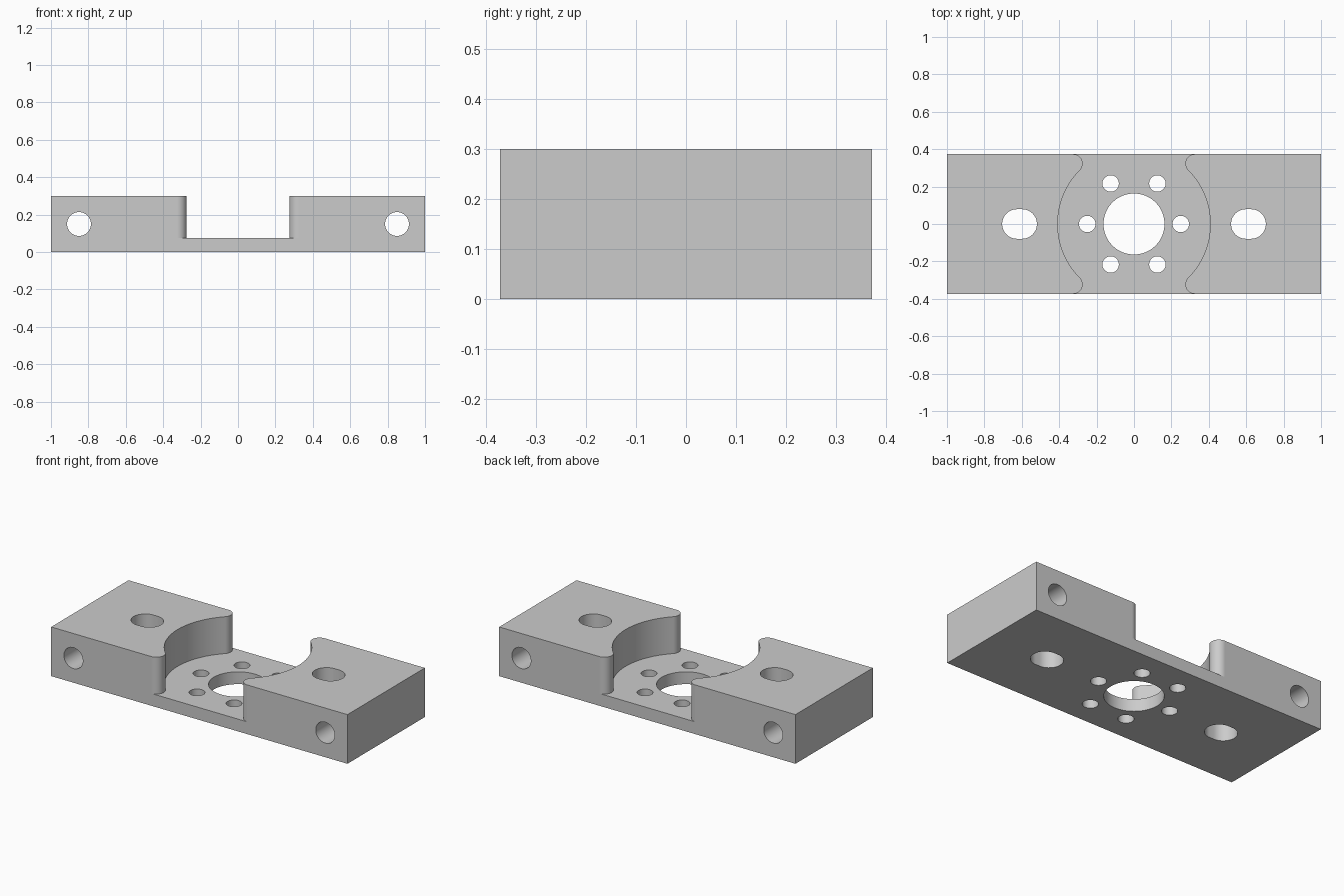
import bpy, bmesh
from math import sin, cos, pi, radians, sqrt, atan2
from mathutils import Matrix, Vector

cube = bpy.data.objects.get("Cube")
if cube:
    bpy.data.objects.remove(cube, do_unlink=True)

HALF_LENGTH, HALF_DEPTH, HEIGHT = 1.0, 0.373, 0.3
FLOOR, POCKET_R, LIP_R = 0.075, 0.408, 0.05

metal = bpy.data.materials.new("light grey metal")
metal.use_nodes = True
grey = (0.6, 0.6, 0.6, 1)
metal.diffuse_color = grey
metal.node_tree.nodes["Principled BSDF"].inputs["Base Color"].default_value = grey


def arc(cx, cy, r, start, end, steps):
    """Points along an arc, angles in radians, both ends included."""
    return [(cx + r * cos(start + (end - start) * i / steps),
             cy + r * sin(start + (end - start) * i / steps)) for i in range(steps + 1)]


def circle(cx, cy, r, steps=48):
    return arc(cx, cy, r, 0, 2 * pi, steps)[:-1]


def prism(bm, outline, low, high, matrix=Matrix()):
    """Extrude a closed outline from low to high along local z."""
    face = bm.faces.new([bm.verts.new(matrix @ Vector((x, y, low))) for x, y in outline])
    top = bmesh.ops.extrude_face_region(bm, geom=[face])["geom"]
    shift = matrix.to_3x3() @ Vector((0, 0, high - low))
    bmesh.ops.translate(bm, vec=shift, verts=[v for v in top if isinstance(v, bmesh.types.BMVert)])


def finish(name, bm):
    bmesh.ops.recalc_face_normals(bm, faces=bm.faces)
    mesh = bpy.data.meshes.new(name)
    bm.to_mesh(mesh)
    bm.free()
    mesh.materials.append(metal)
    obj = bpy.data.objects.new(name, mesh)
    bpy.context.collection.objects.link(obj)
    return obj


def cut(body, cutter):
    cutter.hide_render = True
    mod = body.modifiers.new(cutter.name, "BOOLEAN")
    mod.operation, mod.solver, mod.object = "DIFFERENCE", "EXACT", cutter
    bpy.context.view_layer.objects.active = body
    bpy.ops.object.modifier_apply(modifier=mod.name)
    bpy.data.objects.remove(cutter, do_unlink=True)


# Solid block
bm = bmesh.new()
x, y = HALF_LENGTH, HALF_DEPTH
prism(bm, [(-x, -y), (x, -y), (x, y), (-x, y)], 0, HEIGHT)
body = finish("mounting_block", bm)

# Round pocket open to front and back, with a rounded lip at each mouth corner
lip_y = HALF_DEPTH - LIP_R
lip_x = sqrt((POCKET_R + LIP_R) ** 2 - lip_y ** 2)
meet = atan2(lip_y, lip_x)
quarter = arc(0, 0, POCKET_R, 0, meet, 20)
quarter += arc(lip_x, lip_y, LIP_R, meet + pi, radians(92), 16)[1:]
quarter.append((quarter[-1][0], HALF_DEPTH + 0.1))
right_side = [(px, -py) for px, py in quarter[:0:-1]] + quarter
outline = right_side + [(-px, -py) for px, py in right_side]
bm = bmesh.new()
prism(bm, outline, FLOOR, HEIGHT + 0.1)
cut(body, finish("pocket_cutter", bm))

# Centre bore, ring of six screw holes, slots and cross holes
bm = bmesh.new()
prism(bm, circle(0, 0, 0.163, 72), -0.1, 0.2)
for i in range(6):
    a = i * pi / 3
    prism(bm, circle(0.25 * cos(a), 0.25 * sin(a), 0.044, 32), -0.1, 0.2)
along_y = Matrix.Rotation(pi / 2, 4, "X")
for side in (-1, 1):
    mid = side * 0.612
    slot = arc(mid + 0.014, 0, 0.079, -pi / 2, pi / 2, 24)
    slot += arc(mid - 0.014, 0, 0.079, pi / 2, 3 * pi / 2, 24)
    prism(bm, slot, -0.1, HEIGHT + 0.1)
    prism(bm, circle(side * 0.85, 0.15, 0.064), -0.5, 0.5, along_y)
cut(body, finish("hole_cutter", bm))

# Smooth curved walls, flat large faces
bpy.ops.object.select_all(action="DESELECT")
body.select_set(True)
bpy.context.view_layer.objects.active = body
bpy.ops.object.shade_smooth_by_angle(angle=radians(30))
for poly in body.data.polygons:
    if poly.area > 0.05:
        poly.use_smooth = False
